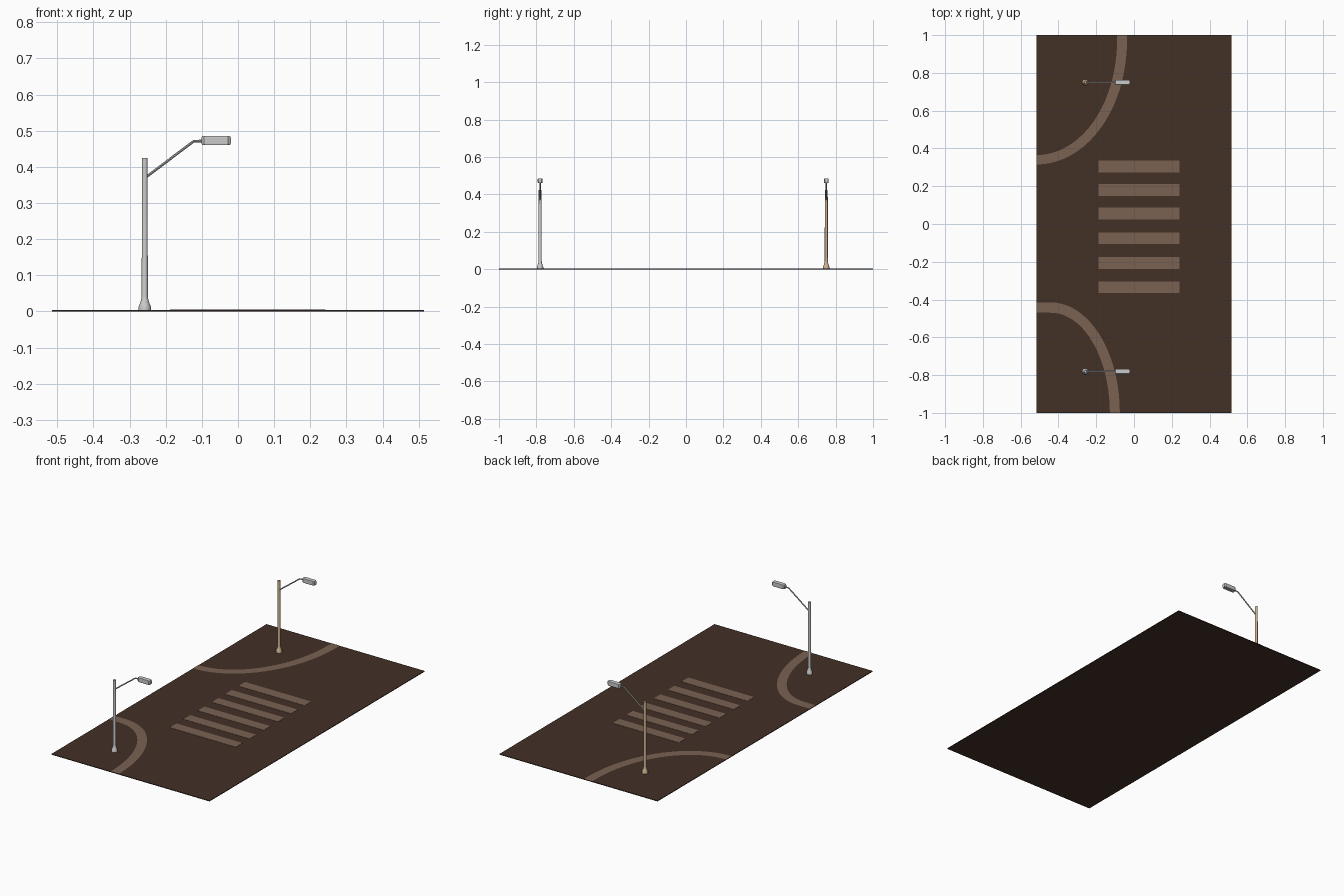
import bpy, bmesh, math
from mathutils import Vector

if "Cube" in bpy.data.objects:
    bpy.data.objects.remove(bpy.data.objects["Cube"])


def material(name, color):
    m = bpy.data.materials.new(name)
    m.diffuse_color = (*color, 1)
    m.use_nodes = True
    m.node_tree.nodes["Principled BSDF"].inputs["Base Color"].default_value = m.diffuse_color
    return m


ASPHALT = material("dark_brown", (0.055, 0.029, 0.019))
PAINT = material("light_brown", (0.195, 0.122, 0.086))
TAN = material("tan", (0.62, 0.44, 0.28))


def finish(name, bm, mat=None, smooth=False):
    bmesh.ops.recalc_face_normals(bm, faces=bm.faces)
    me = bpy.data.meshes.new(name)
    bm.to_mesh(me)
    bm.free()
    ob = bpy.data.objects.new(name, me)
    bpy.context.collection.objects.link(ob)
    if mat:
        me.materials.append(mat)
    if smooth:
        bpy.context.view_layer.objects.active = ob
        ob.select_set(True)
        bpy.ops.object.shade_smooth_by_angle(angle=math.radians(35))
        ob.select_set(False)
    return ob


def box(name, x0, x1, y0, y1, z0, z1, mat=None):
    bm = bmesh.new()
    bmesh.ops.create_cube(bm, size=1)
    for v in bm.verts:
        v.co = ((x0 + x1) / 2 + v.co.x * (x1 - x0),
                (y0 + y1) / 2 + v.co.y * (y1 - y0),
                (z0 + z1) / 2 + v.co.z * (z1 - z0))
    return finish(name, bm, mat)


def ribbon(name, inner, outer, z, mat):
    bm = bmesh.new()
    a = [bm.verts.new((x, y, z)) for x, y in inner]
    b = [bm.verts.new((x, y, z)) for x, y in outer]
    for i in range(len(a) - 1):
        bm.faces.new((a[i], b[i], b[i + 1], a[i + 1]))
    for f in bm.faces:
        if f.normal.z < 0:
            f.normal_flip()
    return finish(name, bm, mat)


def ellipse(cx, cy, rx, ry, start, end, n=20):
    angles = [math.radians(start + (end - start) * i / n) for i in range(n + 1)]
    return [(cx + rx * math.cos(t), cy + ry * math.sin(t)) for t in angles]


def lathe(name, x, y, profile, sides, mat):
    bm = bmesh.new()
    rings = []
    for r, z in profile:
        rings.append([bm.verts.new((x + r * math.cos(math.tau * k / sides),
                                    y + r * math.sin(math.tau * k / sides), z))
                      for k in range(sides)])
    for lo, hi in zip(rings, rings[1:]):
        for k in range(sides):
            j = (k + 1) % sides
            bm.faces.new((lo[k], lo[j], hi[j], hi[k]))
    bm.faces.new(rings[0])
    bm.faces.new(rings[-1])
    return finish(name, bm, mat, smooth=True)


def arm(name, y, path, r, sides=8):
    # Round tube swept along a path in the xz plane
    bm = bmesh.new()
    pts = [Vector((x, y, z)) for x, z in path]
    rings = []
    for i, p in enumerate(pts):
        d = (pts[min(i + 1, len(pts) - 1)] - pts[max(i - 1, 0)]).normalized()
        n = Vector((-d.z, 0, d.x))
        rings.append([bm.verts.new(p + r * (n * math.cos(math.tau * k / sides)
                                           + Vector((0, 1, 0)) * math.sin(math.tau * k / sides)))
                      for k in range(sides)])
    for lo, hi in zip(rings, rings[1:]):
        for k in range(sides):
            j = (k + 1) % sides
            bm.faces.new((lo[k], lo[j], hi[j], hi[k]))
    bm.faces.new(rings[0])
    bm.faces.new(rings[-1])
    return finish(name, bm, smooth=True)


def lamp_head(name, y):
    # Chamfered housing with a recessed lens underneath
    plan = [(-0.101, 0.008), (-0.094, 0.013), (-0.027, 0.013), (-0.020, 0.008)]
    outline = plan + [(x, -w) for x, w in reversed(plan)]
    cx = -0.0605
    bm = bmesh.new()
    rings = []
    for z, s in ((0.461, 0.95), (0.465, 1), (0.481, 1), (0.485, 0.95)):
        rings.append([bm.verts.new((cx + (x - cx) * s, y + w * s, z)) for x, w in outline])
    n = len(outline)
    for lo, hi in zip(rings, rings[1:]):
        for k in range(n):
            j = (k + 1) % n
            bm.faces.new((lo[k], lo[j], hi[j], hi[k]))
    bottom = bm.faces.new(rings[0][::-1])
    bm.faces.new(rings[-1])
    bmesh.ops.recalc_face_normals(bm, faces=bm.faces)
    bmesh.ops.inset_region(bm, faces=[bottom], thickness=0.004)
    bmesh.ops.translate(bm, verts=bottom.verts, vec=(0, 0, 0.004))
    return finish(name, bm)


# Road slab
box("road", -0.515, 0.515, -1, 1, 0, 0.004, ASPHALT)

# Crossing stripes
for i, y in enumerate((0.304, 0.180, 0.056, -0.075, -0.207, -0.335)):
    box(f"crossing_stripe_{i + 1}", -0.188, 0.242, y - 0.031, y + 0.031, 0.003, 0.0052, PAINT)

# Curved kerb lines around both corners
ribbon("kerb_line_back",
       ellipse(-0.515, 0.97, 0.425, 0.605, -90, 0) + [(-0.09, 1)],
       ellipse(-0.515, 0.97, 0.478, 0.655, -90, 0) + [(-0.037, 1)], 0.0052, PAINT)
ribbon("kerb_line_front",
       [(-0.515, -0.468)] + ellipse(-0.44, -1.0, 0.312, 0.53, 90, 0),
       [(-0.515, -0.415)] + ellipse(-0.44, -1.0, 0.365, 0.585, 90, 0), 0.0052, PAINT)

# Street lamps: flared pole, bent arm, lamp head
POLE = [(0.017, 0.002), (0.017, 0.012), (0.015, 0.018), (0.010, 0.032),
        (0.0085, 0.042), (0.0078, 0.425)]
for side, y, mat in (("front", -0.78, None), ("back", 0.75, TAN)):
    lathe(f"{side}_lamp_pole", -0.258, y, POLE, 12, mat)
    arm(f"{side}_lamp_arm", y, [(-0.254, 0.372), (-0.132, 0.464), (-0.122, 0.471), (-0.095, 0.472)], 0.0036)
    lamp_head(f"{side}_lamp_head", y)
